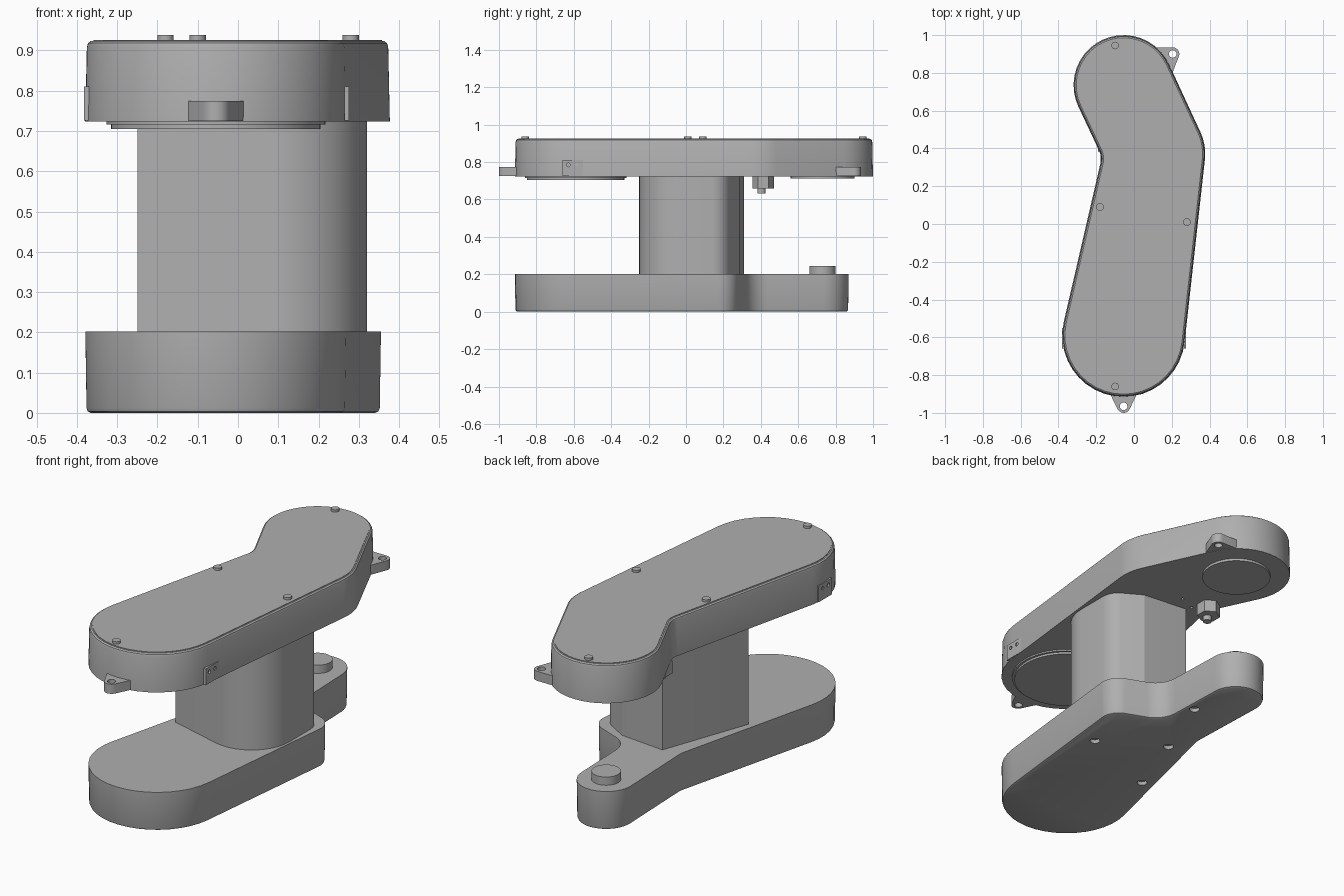
import bpy, bmesh, math
from mathutils import Vector

old = bpy.data.objects.get("Cube")
if old:
    bpy.data.objects.remove(old, do_unlink=True)

grey = bpy.data.materials.new("plain grey")
grey.use_nodes = True
colour = (0.43, 0.43, 0.43, 1)
grey.diffuse_color = colour
grey.node_tree.nodes["Principled BSDF"].inputs["Base Color"].default_value = colour


def finish(bm, name):
    bmesh.ops.recalc_face_normals(bm, faces=bm.faces)
    mesh = bpy.data.meshes.new(name)
    bm.to_mesh(mesh)
    bm.free()
    mesh.materials.append(grey)
    ob = bpy.data.objects.new(name, mesh)
    bpy.context.collection.objects.link(ob)
    return ob


def smooth(ob):
    bpy.ops.object.select_all(action='DESELECT')
    ob.select_set(True)
    bpy.context.view_layer.objects.active = ob
    bpy.ops.object.shade_smooth_by_angle(angle=math.radians(30))


def belt(circles, inset=0, steps=20):
    """Outline running counter-clockwise round circles; negative radius = inner bend."""
    n = len(circles)
    headings = []
    for i in range(n):
        x1, y1, r1 = circles[i]
        x2, y2, r2 = circles[(i + 1) % n]
        dx, dy = x2 - x1, y2 - y1
        headings.append(math.atan2(dy, dx) + math.asin((r1 - r2) / math.hypot(dx, dy)))
    points = []
    for i, (x, y, r) in enumerate(circles):
        start = headings[i - 1] - math.pi / 2
        turn = (headings[i] - headings[i - 1]) % math.tau
        if r < 0:
            turn -= math.tau
        r -= inset
        for k in range(steps + 1):
            a = start + turn * k / steps
            points.append((x + r * math.cos(a), y + r * math.sin(a)))
    return points


def loft(name, circles, rings, steps=20):
    """Stack outlines given as (height, inset) and cap both ends."""
    bm = bmesh.new()
    loops = [[bm.verts.new((x, y, z)) for x, y in belt(circles, inset, steps)]
             for z, inset in rings]
    for low, high in zip(loops, loops[1:]):
        for i in range(len(low)):
            j = (i + 1) % len(low)
            bm.faces.new((low[i], low[j], high[j], high[i]))
    bm.faces.new(loops[0][::-1])
    bm.faces.new(loops[-1])
    return finish(bm, name)


def cylinder(name, x, y, r, z0, z1, sides=48, axis='Z'):
    bm = bmesh.new()
    bmesh.ops.create_cone(bm, cap_ends=True, segments=sides, radius1=r, radius2=r,
                          depth=z1 - z0)
    ob = finish(bm, name)
    ob.location = (x, y, (z0 + z1) / 2)
    smooth(ob)
    return ob


def box(name, centre, size):
    bm = bmesh.new()
    bmesh.ops.create_cube(bm, size=1)
    for v in bm.verts:
        v.co = Vector(a * b for a, b in zip(v.co, size))
    ob = finish(bm, name)
    ob.location = centre
    return ob


def cut(ob, cutters):
    for c in cutters:
        c.hide_render = True
        mod = ob.modifiers.new("hole", 'BOOLEAN')
        mod.operation = 'DIFFERENCE'
        mod.solver = 'EXACT'
        mod.object = c
        bpy.ops.object.select_all(action='DESELECT')
        bpy.context.view_layer.objects.active = ob
        ob.select_set(True)
        bpy.ops.object.modifier_apply(modifier=mod.name)
        bpy.data.objects.remove(c, do_unlink=True)


# Outlines of the two bent plates and the column
big = (-0.055, -0.59, 0.325)
upper = [big, (0.097, 0.37, 0.28), (-0.055, 0.735, 0.265), (-0.275, 0.345, -0.1)]
lower = [big, (0.25, 0.18, 0.105), (0.23, 0.44, -0.13), (-0.05, 0.73, 0.14),
         (-0.275, 0.3, -0.1)]
middle = [(-0.249, -0.16, 0.001), (0.1, -0.03, 0.22), (0.22, 0.14, 0.1),
          (0.17, 0.284, 0.001), (-0.08, 0.309, 0.001)]

# Base plate with rounded lower rim and screw recesses
base = loft("base_plate", lower, [(0, 0.014), (0.004, 0.006), (0.012, 0.003), (0.202, 0)])
cut(base, [cylinder("recess", x, y, 0.025, -0.02, 0.02, 24)
           for x, y in [(0.23, -0.03), (0.05, 0.53), (-0.09, 0.16), (-0.22, -0.2)]])
smooth(base)
cylinder("base_peg", -0.05, 0.73, 0.07, 0.2, 0.245)

# Column between the plates
smooth(loft("column", middle, [(0.2, 0), (0.727, 0)], 14))

# Upper housing and lid
housing = loft("upper_housing", upper,
               [(0.724, 0), (0.908, 0.004), (0.918, 0.007), (0.923, 0.014)])
cut(housing, [cylinder("pinhole", x, y, 0.008, 0.7, 0.74, 12)
              for x, y in [(0, 0.376), (-0.09, 0.34)]])
smooth(housing)
smooth(loft("lid", upper, [(0.915, 0.02), (0.926, 0.02)]))
for i, (x, y) in enumerate([(-0.1, 0.945), (-0.18, 0.09), (0.28, 0.01), (-0.1, -0.86)]):
    cylinder(f"lid_screw_{i + 1}", x, y, 0.02, 0.92, 0.938, 24)

# Round pads under the housing
cylinder("front_pad_rim", -0.055, -0.59, 0.272, 0.716, 0.726, 64)
cylinder("front_pad", -0.055, -0.59, 0.26, 0.705, 0.726, 64)
cylinder("back_pad", -0.055, 0.73, 0.17, 0.711, 0.726, 64)

# Hanging hexagonal fitting and its pin
cylinder("hex_fitting", -0.14, 0.413, 0.058, 0.66, 0.726, 6)
cylinder("fitting_pin", -0.14, 0.403, 0.022, 0.633, 0.665, 16)

# Mounting lugs with holes
lugs = {
    "front_lug": [(-0.055, -0.965, 0.035), (0.025, -0.86, 0.01), (-0.135, -0.86, 0.01)],
    "back_lug": [(0.205, 0.9, 0.035), (0.08, 0.925, 0.01), (0.185, 0.78, 0.01)],
}
for name, shape in lugs.items():
    lug = loft(name, shape, [(0.725, 0), (0.775, 0)], 10)
    x, y, r = shape[0]
    cut(lug, [cylinder("lug_hole", x, y, 0.02, 0.7, 0.8, 24)])
    smooth(lug)

# Connector plates on both sides, each with two small holes
for name, x in (("left_connector", 0.27), ("right_connector", -0.376)):
    plate = box(name, (x, -0.605, 0.768), (0.012, 0.11, 0.085))
    holes = []
    for y in (-0.63, -0.583):
        hole = cylinder("socket", x, y, 0.01, 0.753, 0.817, 16)
        hole.rotation_euler.y = math.pi / 2
        holes.append(hole)
    bpy.context.view_layer.update()
    cut(plate, holes)
